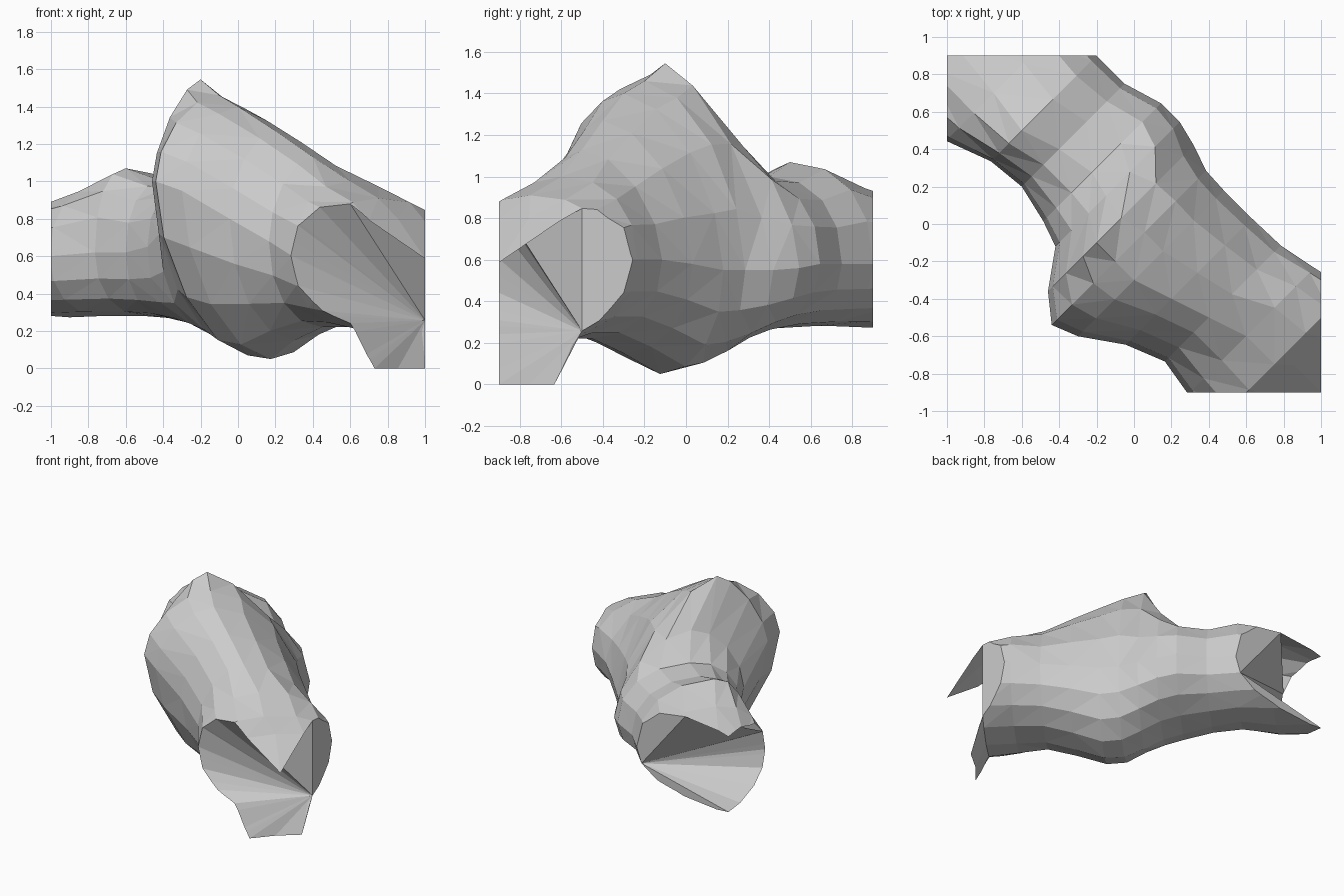
import bpy, bmesh, math
from mathutils import Vector

if "Cube" in bpy.data.objects:
    bpy.data.objects.remove(bpy.data.objects["Cube"])

# Cross-sections along the diagonal axis w = x - y, measured across in t = x + y:
# w, left t, left z, right t, right z, top t, top z, bottom t, bottom z
SECTIONS = [
    (-1.95, -.62, .60, .75, .60, .00, .87, .00, .27),
    (-1.45, -.56, .60, .72, .60, -.05, .97, .00, .28),
    (-1.10, -.43, .62, .70, .58, -.10, 1.07, .10, .28),
    (-0.80, -.40, .62, .70, .58, .00, 1.00, .05, .27),
    (-0.50, -.47, .65, .79, .58, .05, 1.01, .00, .24),
    (-0.30, -.54, .72, .79, .56, .00, 1.20, .00, .20),
    (-0.10, -.82, 1.0, .74, .55, -.30, 1.545, .00, .13),
    (0.10, -.98, 1.0, .67, .55, -.30, 1.46, .00, .07),
    (0.30, -.90, .95, .66, .55, -.30, 1.40, .05, .05),
    (0.60, -.69, .80, .66, .58, -.20, 1.27, .00, .15),
    (0.90, -.57, .68, .67, .60, -.10, 1.13, .00, .22),
    (1.20, -.62, .60, .73, .60, .00, 1.00, .00, .22),
    (1.50, -.65, .60, .80, .60, .00, .91, .10, .18),
    (1.61, -.65, .58, .80, .58, .10, .80, .10, .00),
    (1.95, -.65, .40, .80, .40, .10, .55, .10, -.60),
]
SIDES = 4  # steps per quarter of the ring


def quarter(side, end, power):
    """Rounded quarter from a side point to a top or bottom point."""
    (ta, za), (tb, zb) = side, end
    pts = []
    for i in range(SIDES + 1):
        ang = math.pi / 2 * i / SIDES
        c = max(math.cos(ang), 0) ** (2 / power)
        s = max(math.sin(ang), 0) ** (2 / power)
        pts.append((tb + (ta - tb) * c, za + (zb - za) * s))
    return pts


def ring(sec):
    w, tl, zl, tr, zr, tt, zt, tb, zb = sec
    left, right, top, bottom = (tl, zl), (tr, zr), (tt, zt), (tb, zb)
    # the hump is more pointed than the two ends
    up_l, up_r = (1.5, 1.4) if zt > 1.5 else (1.8, 1.7) if zt > 1.1 else (2.2, 2.2)
    loop = quarter(left, top, up_l)[:-1]
    loop += quarter(right, top, up_r)[:0:-1]
    loop += quarter(right, bottom, 2.1)[:-1]
    loop += quarter(left, bottom, 2.9 - 1.2 * zl)[:0:-1]
    return [Vector(((t + w) / 2, (t - w) / 2, z)) for t, z in loop]


def end_loop(bm, sign):
    """Ordered open boundary at one end of the shell."""
    edges = {e for e in bm.edges if e.is_boundary and sign * (e.verts[0].co.x - e.verts[0].co.y) > 0}
    e = edges.pop()
    first, v = e.verts
    loop = [first]
    while v is not first:
        loop.append(v)
        nxt = next((k for k in v.link_edges if k in edges), None)
        if nxt is None:
            break
        edges.discard(nxt)
        v = nxt.other_vert(v)
    return loop


# Humped body, lofted through the sections
bm = bmesh.new()
rings = [[bm.verts.new(p) for p in ring(s)] for s in SECTIONS]
for a, b in zip(rings, rings[1:]):
    n = len(a)
    for i in range(n):
        j = (i + 1) % n
        bm.faces.new((a[i], a[j], b[j], b[i]))
bmesh.ops.recalc_face_normals(bm, faces=bm.faces)
bmesh.ops.triangulate(bm, faces=bm.faces)

# Trim to the block outline
for co, no in (((1, 0, 0), (1, 0, 0)), ((-1, 0, 0), (-1, 0, 0)),
               ((0, .9, 0), (0, 1, 0)), ((0, -.9, 0), (0, -1, 0)),
               ((0, 0, 0), (0, 0, -1))):
    bmesh.ops.bisect_plane(bm, geom=bm.verts[:] + bm.edges[:] + bm.faces[:],
                           dist=1e-5, plane_co=co, plane_no=no, clear_outer=True)
bmesh.ops.remove_doubles(bm, verts=bm.verts, dist=1e-4)

# Sunken fans that close each end, leaving the roof tip as an overhang
fans = []
for sign, target in ((1, (1, -.5, .22)), (-1, (-.2, .9, .5))):
    rim = [v.co.copy() for v in end_loop(bm, sign)
           if not (v.co.z > .45 and sign * (v.co.x - v.co.y) > 1.53
                   and min(abs(v.co.x), abs(v.co.y) / .9) > .5)]
    hub = min(rim, key=lambda p: (p - Vector(target)).length)
    fans.append((hub.copy(), rim))
for hub, rim in fans:
    h = bm.verts.new(hub)
    pts = [bm.verts.new(p) for p in rim]
    for a, b in zip(pts, pts[1:] + pts[:1]):
        if (a.co - hub).cross(b.co - hub).length > 1e-4:
            bm.faces.new((h, a, b))
bmesh.ops.remove_doubles(bm, verts=bm.verts, dist=1e-4)
bmesh.ops.recalc_face_normals(bm, faces=bm.faces)

mesh = bpy.data.meshes.new("humped_body")
bm.to_mesh(mesh)
bm.free()
bpy.context.collection.objects.link(bpy.data.objects.new("humped_body", mesh))
